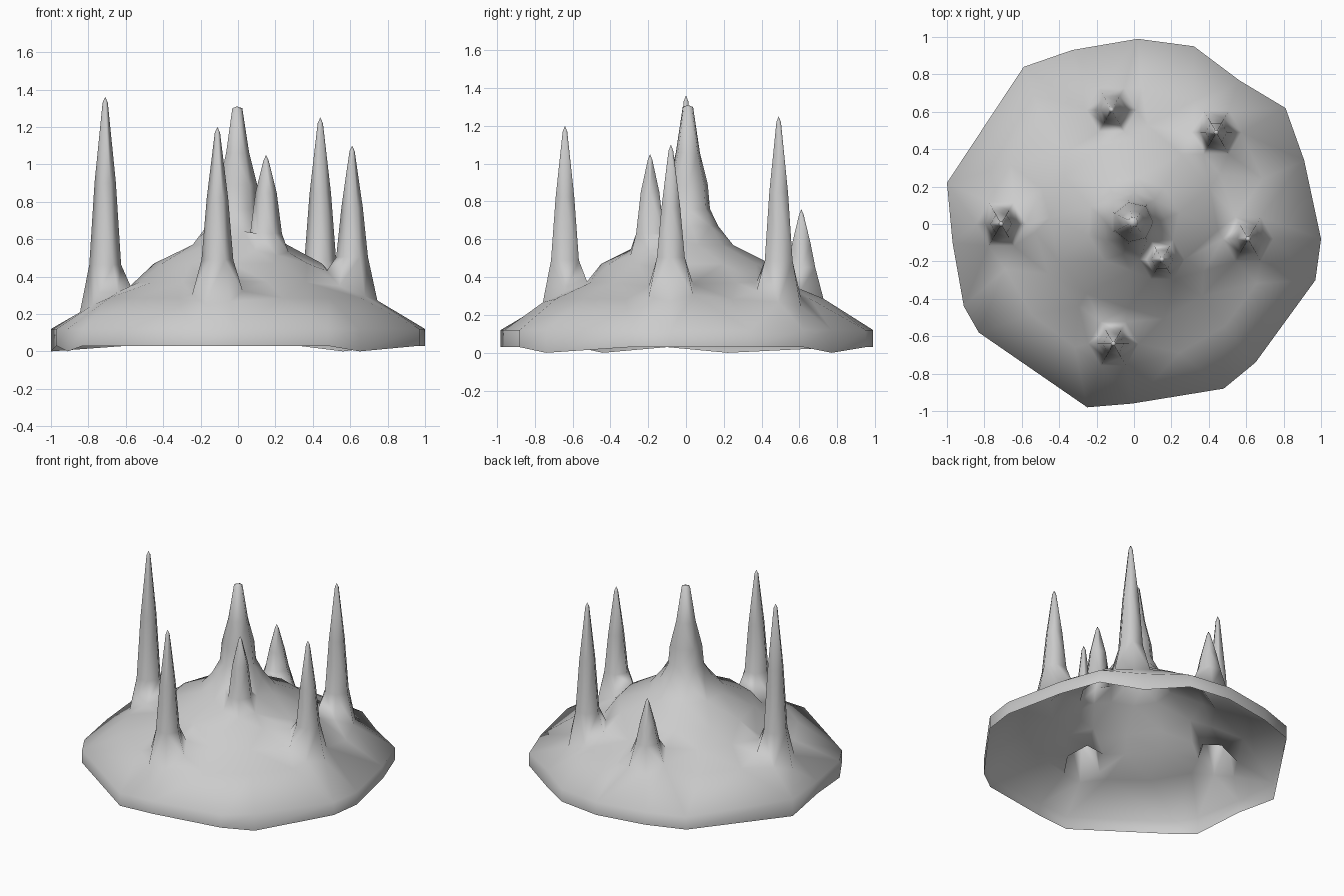
import bpy, bmesh, math
from mathutils import Vector
from mathutils.geometry import delaunay_2d_cdt

if "Cube" in bpy.data.objects:
    bpy.data.objects.remove(bpy.data.objects["Cube"])

OUTLINE = [(-1, .22), (-.59, .84), (-.33, .93), (.02, .99), (.32, .95), (.56, .77),
           (.81, .62), (.91, .34), (1, -.08), (.97, -.3), (.65, -.74), (.48, -.88),
           (-.01, -.96), (-.25, -.98), (-.83, -.58), (-.91, -.44), (-.97, -.1)]
# spikes: x, y, tip height
SPIKES = [(-.71, 0, 1.36), (-.11, -.64, 1.2), (.15, -.19, 1.05),
          (.44, .49, 1.25), (.61, -.08, 1.1), (-.12, .61, .76)]
# mound profile: radius, height
PROFILE = [(0, .72), (.17, .67), (.25, .57), (.45, .47), (.53, .37), (.73, .285), (.98, .12)]


def ground(x, y):
    r = math.hypot(x, y)
    for (r0, z0), (r1, z1) in zip(PROFILE, PROFILE[1:]):
        if r <= r1:
            return z0 + (z1 - z0) * (r - r0) / (r1 - r0)
    return PROFILE[-1][1]


pts, heights, edges = [], [], []


def add_loop(loop, closed=True):
    start, n = len(pts), len(loop)
    for x, y, z in loop:
        pts.append(Vector((x, y)))
        heights.append(z)
    if closed:
        edges.extend((start + i, start + (i + 1) % n) for i in range(n))


def ring(cx, cy, r, z, n, turn=0.0):
    out = []
    for i in range(n):
        a = turn + math.tau * i / n
        x, y = cx + r * math.cos(a), cy + r * math.sin(a)
        out.append((x, y, ground(x, y) if z is None else z))
    return out


# outer edge of the mound
add_loop([(x, y, .12) for x, y in OUTLINE])

# loose mound points between the spikes
for r, n in ((.17, 9), (.25, 10), (.45, 12), (.53, 14), (.73, 16)):
    free = [p for p in ring(0, 0, r, None, n, r)
            if all(math.hypot(p[0] - s[0], p[1] - s[1]) > .16 for s in SPIKES)]
    add_loop(free, closed=False)

# central spire with a thick neck
for r, z in ((.12, .76), (.108, .89), (.065, 1.06), (.028, 1.3)):
    add_loop(ring(-.005, .01, r, z, 7))
add_loop([(-.005, .01, 1.31)], closed=False)

# surrounding spikes, each with a flared foot
for x, y, tip in SPIKES:
    g = ground(x, y)
    near = math.hypot(x, y) < .3
    add_loop(ring(x, y, .12 if near else .135, None, 6))
    add_loop(ring(x, y, .085, g + (.05 if near else .17 if tip > 1 else .12), 6))
    add_loop(ring(x, y, .057, g + .57 * (tip - g), 6))
    add_loop(ring(x, y, .014, tip - .03, 6))
    add_loop([(x, y, tip)], closed=False)

# one continuous hollow skin over all points
v2, _, faces, orig, _, _ = delaunay_2d_cdt(pts, edges, [], 1, 1e-5)
bm = bmesh.new()
verts = [bm.verts.new((p.x, p.y, heights[o[0]] if o else ground(p.x, p.y)))
         for p, o in zip(v2, orig)]
for f in faces:
    bm.faces.new([verts[i] for i in f])

# thin rim dropping to the ground, open underneath
rim = [e for e in bm.edges if len(e.link_faces) == 1]
new = bmesh.ops.extrude_edge_only(bm, edges=rim)["geom"]
for i, v in enumerate(g for g in new if isinstance(g, bmesh.types.BMVert)):
    v.co.z = 0.0 if i % 5 == 0 else .03
bmesh.ops.recalc_face_normals(bm, faces=bm.faces)
bm.faces.ensure_lookup_table()
if sum(f.normal.z * f.calc_area() for f in bm.faces) < 0:
    bmesh.ops.reverse_faces(bm, faces=bm.faces)
for f in bm.faces:
    f.smooth = True

mesh = bpy.data.meshes.new("spiked_mound")
bm.to_mesh(mesh)
bm.free()
bpy.context.collection.objects.link(bpy.data.objects.new("spiked_mound", mesh))
